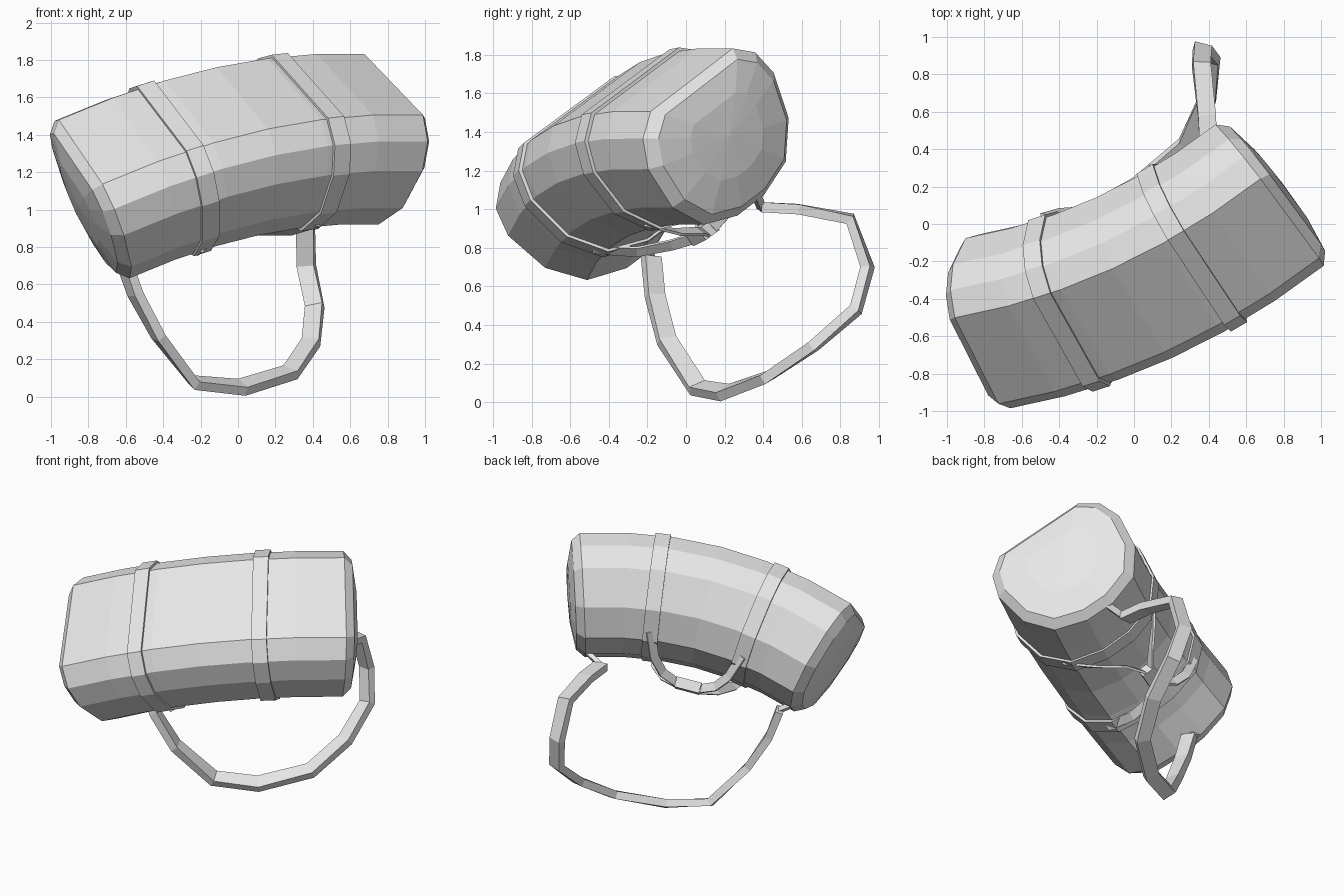
import bpy, bmesh
from math import cos, sin, radians
from mathutils import Vector as V

cube = bpy.data.objects.get("Cube")
if cube:
    bpy.data.objects.remove(cube)

grey = bpy.data.materials.new("light grey canvas")
grey.use_nodes = True
grey.diffuse_color = (0.8, 0.8, 0.8, 1)
grey.node_tree.nodes["Principled BSDF"].inputs["Base Color"].default_value = (0.8, 0.8, 0.8, 1)

# Bag axis: a shallow arc between the two end centres
LEFT, RIGHT = V((-0.77, -0.51, 1.06)), V((0.715, 0.165, 1.38))
CHORD = RIGHT - LEFT
AXIS = CHORD.normalized()
BOW = V((0.18, -0.70, 0.68))
BOW = (BOW - AXIS * BOW.dot(AXIS)).normalized()
SIDE = AXIS.cross(BOW)
SAG = 0.14
ROLL = radians(13)

# Half of the cross-section as (sideways, base direction), from the flat base to the crown
HALF = [(0.31, 0.34), (0.425, 0.245), (0.475, 0.09), (0.44, -0.165), (0.31, -0.35), (0.1, -0.425)]
SECTION = HALF + [(-u, v) for u, v in reversed(HALF)]


def place(s, u, v, out=0.0):
    """Point at fraction s of the axis, offset in the rolled section and along the axis."""
    centre = LEFT + CHORD * s + BOW * (4 * SAG * s * (1 - s))
    tangent = (CHORD + BOW * (4 * SAG * (1 - 2 * s))).normalized()
    n = u * cos(ROLL) - v * sin(ROLL)
    b = u * sin(ROLL) + v * cos(ROLL)
    return centre + SIDE * n + SIDE.cross(tangent) * b + tangent * out


def ring(s, scale=1.0, out=0.0):
    return [place(s, u * scale, v * scale, out) for u, v in SECTION]


def loft(name, rings, closed=False, tips=None):
    """Skin a list of equal rings; cap the ends with flat faces or fans."""
    bm = bmesh.new()
    rows = [[bm.verts.new(p) for p in r] for r in rings]
    pairs = list(zip(rows, rows[1:])) + ([(rows[-1], rows[0])] if closed else [])
    for a, b in pairs:
        for i in range(len(a)):
            j = (i + 1) % len(a)
            bm.faces.new((a[i], a[j], b[j], b[i]))
    if tips:
        for row, tip in ((rows[0], tips[0]), (rows[-1], tips[1])):
            t = bm.verts.new(tip)
            for i in range(len(row)):
                bm.faces.new((row[i], row[(i + 1) % len(row)], t))
    elif not closed:
        bm.faces.new(rows[0])
        bm.faces.new(rows[-1])
    bmesh.ops.recalc_face_normals(bm, faces=bm.faces)
    mesh = bpy.data.meshes.new(name)
    bm.to_mesh(mesh)
    bm.free()
    mesh.materials.append(grey)
    obj = bpy.data.objects.new(name, mesh)
    bpy.context.collection.objects.link(obj)
    return obj


def ribbon(name, points, refs, width, thick):
    """Rectangular strap along points, its width turned towards the blended refs."""
    rings = []
    last = len(points) - 1
    for i, p in enumerate(points):
        t = (points[min(i + 1, last)] - points[max(i - 1, 0)]).normalized()
        f = i / last * (len(refs) - 1)
        k = min(int(f), len(refs) - 2)
        w = refs[k].lerp(refs[k + 1], f - k)
        w = (w - t * w.dot(t)).normalized()
        u = t.cross(w) * thick / 2
        w = w * width / 2
        rings.append([p + w + u, p - w + u, p - w - u, p + w - u])
    return loft(name, rings)


# Bag body with bevelled, slightly domed ends
STEPS = 6
END = [(0.5, 0.085), (0.88, 0.055)]
rows = [ring(0, k, -o) for k, o in END]
rows += [ring(i / STEPS) for i in range(STEPS + 1)]
rows += [ring(1, k, o) for k, o in reversed(END)]
loft("bag_body", rows, tips=(place(0, 0, 0, -0.095), place(1, 0, 0, 0.095)))

# Bands around the bag
BANDS = {"left_band": 0.275, "right_band": 0.71}
HALF_WIDTH = 0.05
for name, s in BANDS.items():
    loft(name, [ring(s, k, o) for k, o in ((0.97, -HALF_WIDTH), (1.035, -HALF_WIDTH),
                                          (1.035, HALF_WIDTH), (0.97, HALF_WIDTH))], closed=True)

# Carrying handles rising from the bands and meeting above the crown
LEAN = -0.06
for side, name in ((1, "front_handle"), (-1, "back_handle")):
    half = [(0, 0.36, -0.30), (0.03, 0.22, -0.45), (0.08, 0.10, -0.53), (0.15, 0.03, -0.565)]
    path = [(BANDS["left_band"] + d, u, v) for d, u, v in half]
    path += [(BANDS["right_band"] - d, u, v) for d, u, v in reversed(half)]
    lean = [0, 0.5, 1, 1, 1, 1, 0.5, 0]
    points = [place(s, u * side + LEAN * k, v) for (s, u, v), k in zip(path, lean)]
    ribbon(name, points, [AXIS + BOW, BOW, BOW - AXIS], 0.06, 0.015)

# Wrap holding both handles together
wrap = [(u + LEAN, v) for u, v in ((0.05, -0.53), (-0.05, -0.53), (-0.05, -0.6), (0.05, -0.6))]
loft("handle_grip", [[place(s, u, v) for u, v in wrap] for s in (0.43, 0.56)])

# Shoulder strap hanging in a loop below the bag
STRAP = [(0.40, 0.39, 1.01), (0.39, 0.58, 1.00), (0.36, 0.85, 0.95), (0.365, 0.94, 0.70),
         (0.41, 0.88, 0.48), (0.39, 0.66, 0.29), (0.28, 0.42, 0.13), (0.02, 0.20, 0.05),
         (-0.235, 0.06, 0.075), (-0.425, -0.10, 0.32), (-0.55, -0.16, 0.55), (-0.62, -0.18, 0.75)]
strap = [V(p) for p in STRAP]
ribbon("shoulder_strap", strap, [V((1, -0.1, 0)), V((1, -0.3, 0)), V((0.45, -0.7, -0.5)),
                                 V((0.5, -0.8, -0.1))], 0.095, 0.052)

# Clips joining the strap to the bag ends
for name, s, tip in (("right_clip", 1, strap[0]), ("left_clip", 0, strap[-1])):
    ribbon(name, [place(s, LEAN, -0.40), tip], [SIDE, SIDE], 0.04, 0.03)
